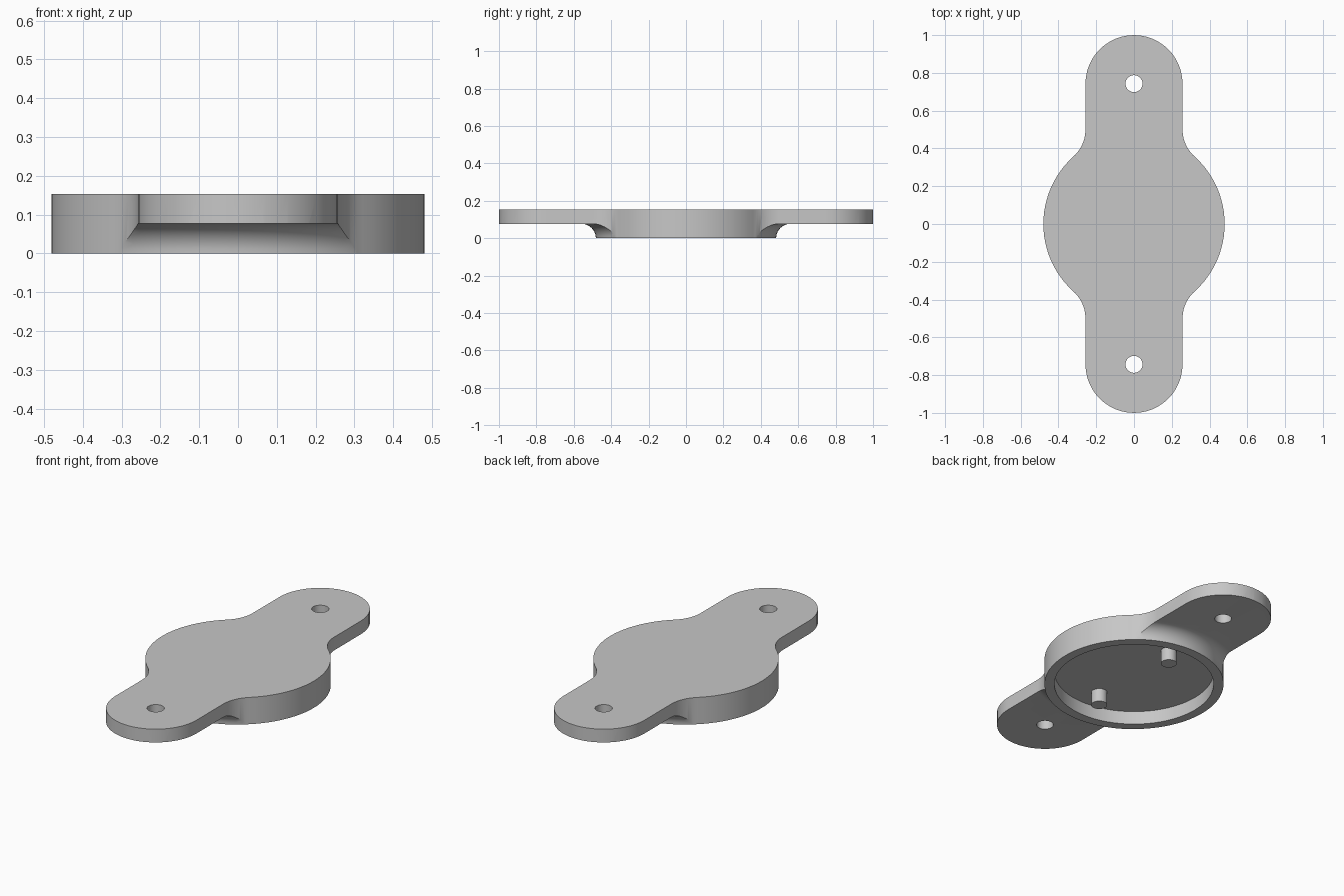
import bpy
import bmesh
from math import sin, cos, pi, atan2, sqrt

cube = bpy.data.objects.get("Cube")
if cube:
    bpy.data.objects.remove(cube)

TOP, STEP = 0.153, 0.077      # top face, underside of the ears
DISC, EAR = 0.48, 0.257       # disc radius, ear half width
HOLE_Y, POST_Y = 0.743, 0.29

grey = bpy.data.materials.new("light grey")
grey.use_nodes = True
grey.diffuse_color = (0.57, 0.57, 0.57, 1)
grey.node_tree.nodes["Principled BSDF"].inputs["Base Color"].default_value = grey.diffuse_color


def make_object(name, bm):
    bmesh.ops.recalc_face_normals(bm, faces=bm.faces)
    mesh = bpy.data.meshes.new(name)
    bm.to_mesh(mesh)
    bm.free()
    mesh.materials.append(grey)
    obj = bpy.data.objects.new(name, mesh)
    bpy.context.collection.objects.link(obj)
    return obj


def prism(name, points, z0, z1):
    bm = bmesh.new()
    face = bm.faces.new([bm.verts.new((x, y, z0)) for x, y in points])
    new = bmesh.ops.extrude_face_region(bm, geom=[face])["geom"]
    verts = [v for v in new if isinstance(v, bmesh.types.BMVert)]
    bmesh.ops.translate(bm, verts=verts, vec=(0, 0, z1 - z0))
    return make_object(name, bm)


def arc(cx, cy, r, a0, a1, n):
    return [(cx + r * cos(a0 + (a1 - a0) * i / n), cy + r * sin(a0 + (a1 - a0) * i / n))
            for i in range(n + 1)]


def circle(y, r, n):
    return arc(0, y, r, 0, 2 * pi, n)[:-1]


def lathe_ring(name, profile, n):
    bm = bmesh.new()
    rings = [[bm.verts.new((r * cos(2 * pi * i / n), r * sin(2 * pi * i / n), z))
              for i in range(n)] for r, z in profile]
    for k, ring in enumerate(rings):
        nxt = rings[(k + 1) % len(rings)]
        for i in range(n):
            j = (i + 1) % n
            bm.faces.new((ring[i], ring[j], nxt[j], nxt[i]))
    return make_object(name, bm)


def smooth(obj):
    bpy.ops.object.select_all(action="DESELECT")
    obj.select_set(True)
    bpy.context.view_layer.objects.active = obj
    bpy.ops.object.shade_smooth_by_angle(angle=pi / 6)


# Plan outline: one quarter, mirrored round; the ear blends tangentially into the disc
blend = 0.192
bx = EAR + blend
by = sqrt((DISC + blend) ** 2 - bx ** 2)
touch = atan2(by, bx)
quarter = arc(0, 0, DISC, 0, touch, 12)
quarter += arc(bx, by, blend, touch + pi, pi, 10)[1:]
quarter += arc(0, HOLE_Y, EAR, 0, pi / 2, 12)
half = quarter + [(-x, y) for x, y in quarter[-2::-1]]
outline = half + [(x, -y) for x, y in half[-2:0:-1]]
body = prism("mounting_body", outline, 0, TOP)

# Cutters: filleted ear underside, round cavity, screw holes
fillet = [(r, z) for r, z in arc(DISC + 0.002 + STEP, 0, STEP, pi, pi / 2, 10)]
cutters = [
    lathe_ring("ear_underside_cutter",
               [(DISC + 0.002, -0.1)] + fillet + [(1.3, STEP), (1.3, -0.1)], 96),
    prism("cavity_cutter", circle(0, 0.427, 72), -0.1, STEP),
]
for side in (-1, 1):
    cutters.append(prism("hole_cutter", circle(side * HOLE_Y, 0.045, 32), -0.1, 0.3))

for cutter in cutters:
    cutter.hide_render = True
    mod = body.modifiers.new(cutter.name, "BOOLEAN")
    mod.operation = "DIFFERENCE"
    mod.solver = "EXACT"
    mod.object = cutter

# Bake the cuts and drop the cutters
graph = bpy.context.evaluated_depsgraph_get()
baked = bpy.data.meshes.new_from_object(body.evaluated_get(graph))
body.modifiers.clear()
body.data = baked
for cutter in cutters:
    bpy.data.objects.remove(cutter)
smooth(body)

# Locating posts inside the cavity
for name, side in (("front_post", -1), ("back_post", 1)):
    smooth(prism(name, circle(side * POST_Y, 0.043, 32), 0, STEP + 0.01))
